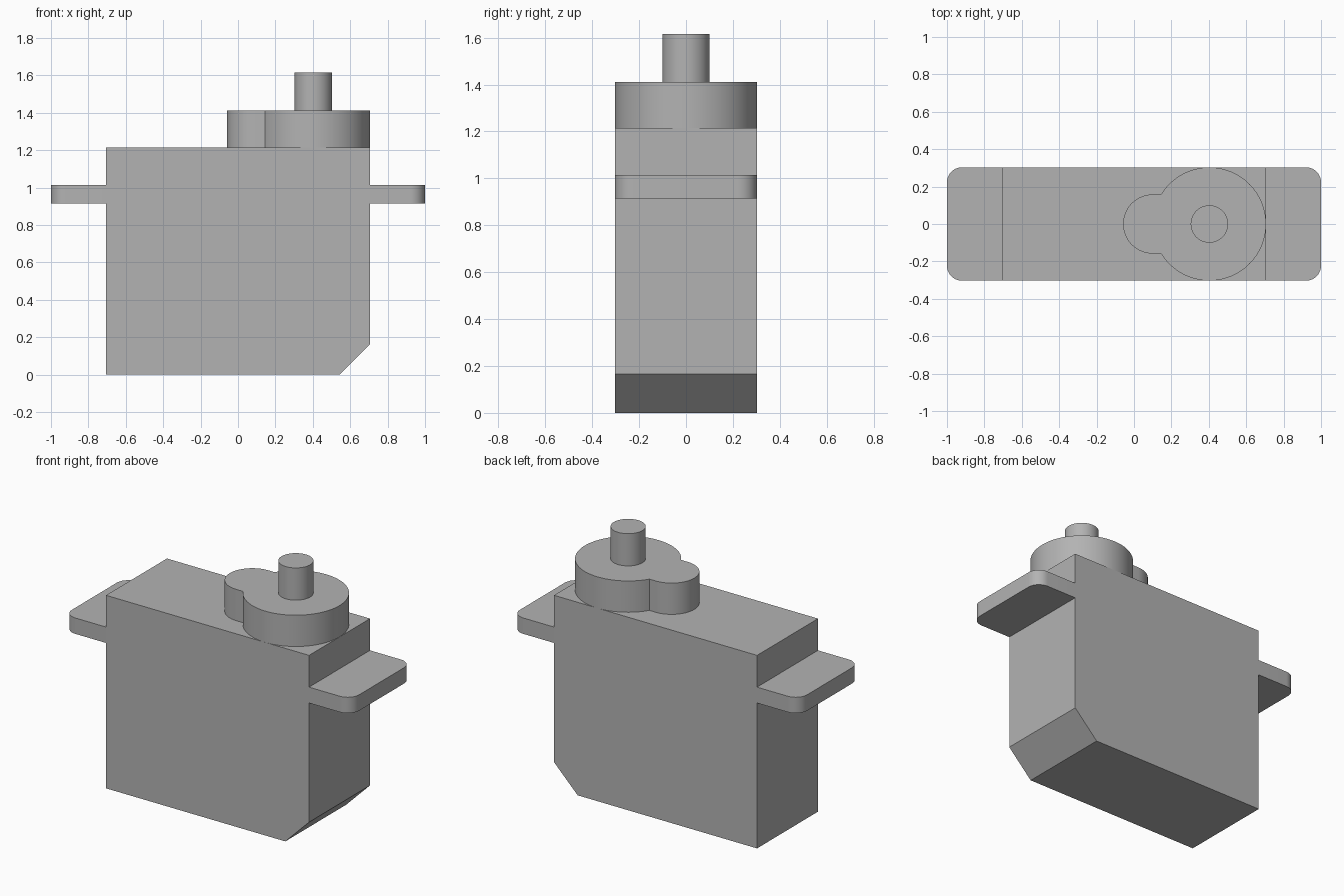
import bpy
import bmesh
from math import asin, cos, sin, pi, sqrt, radians
from mathutils import Vector

cube = bpy.data.objects.get("Cube")
if cube:
    bpy.data.objects.remove(cube, do_unlink=True)

# Single plain grey
grey = bpy.data.materials.new("plain_grey")
grey.use_nodes = True
colour = (0.45, 0.45, 0.45, 1)
grey.diffuse_color = colour
grey.node_tree.nodes["Principled BSDF"].inputs["Base Color"].default_value = colour

HALF_X, HALF_Y = 0.707, 0.303
BODY_TOP, HOUSING_TOP, SHAFT_TOP = 1.215, 1.412, 1.615
GEAR_X = 0.403


def arc(cx, cy, radius, start, end, steps):
    """Points along an arc, both ends included."""
    angles = [start + (end - start) * i / steps for i in range(steps + 1)]
    return [(cx + radius * cos(a), cy + radius * sin(a)) for a in angles]


def prism(name, outline, low, high, upright=False):
    """Extrude an outline along z, or an x-z outline along y if upright."""
    bm = bmesh.new()
    place = (lambda u, v: (u, low, v)) if upright else (lambda u, v: (u, v, low))
    face = bm.faces.new([bm.verts.new(place(u, v)) for u, v in outline])
    result = bmesh.ops.extrude_face_region(bm, geom=[face], use_keep_orig=True)
    shift = Vector((0, high - low, 0)) if upright else Vector((0, 0, high - low))
    moved = [g for g in result["geom"] if isinstance(g, bmesh.types.BMVert)]
    bmesh.ops.translate(bm, verts=moved, vec=shift)
    bmesh.ops.recalc_face_normals(bm, faces=bm.faces)
    mesh = bpy.data.meshes.new(name)
    bm.to_mesh(mesh)
    bm.free()
    mesh.materials.append(grey)
    obj = bpy.data.objects.new(name, mesh)
    bpy.context.collection.objects.link(obj)
    bpy.ops.object.select_all(action="DESELECT")
    obj.select_set(True)
    bpy.context.view_layer.objects.active = obj
    bpy.ops.object.shade_smooth_by_angle(angle=radians(30))
    return obj


# Case with one chamfered lower edge
CHAMFER = 0.165
prism("case", [(-HALF_X, 0), (HALF_X - CHAMFER, 0), (HALF_X, CHAMFER),
               (HALF_X, BODY_TOP), (-HALF_X, BODY_TOP)],
      -HALF_Y, HALF_Y, upright=True)

# Mounting tabs with rounded outer corners
ROUND = 0.08
for side, name in ((1, "left_mounting_tab"), (-1, "right_mounting_tab")):
    outline = [(HALF_X, -HALF_Y)]
    outline += arc(1 - ROUND, ROUND - HALF_Y, ROUND, -pi / 2, 0, 12)
    outline += arc(1 - ROUND, HALF_Y - ROUND, ROUND, 0, pi / 2, 12)
    outline.append((HALF_X, HALF_Y))
    prism(name, [(side * x, y) for x, y in outline], 0.915, 1.015)

# Gear housing: large disc merged with a small round-ended lobe
LOBE_X, LOBE_R = 0.1, 0.158
meet = pi - asin(LOBE_R / HALF_Y)
housing = arc(GEAR_X, 0, HALF_Y, -meet, meet, 80)
housing += arc(LOBE_X, 0, LOBE_R, pi / 2, 3 * pi / 2, 40)
prism("gear_housing", housing, BODY_TOP, HOUSING_TOP)

# Output shaft
prism("output_shaft", arc(GEAR_X, 0, 0.1, 0, 2 * pi, 48)[:-1], HOUSING_TOP, SHAFT_TOP)
